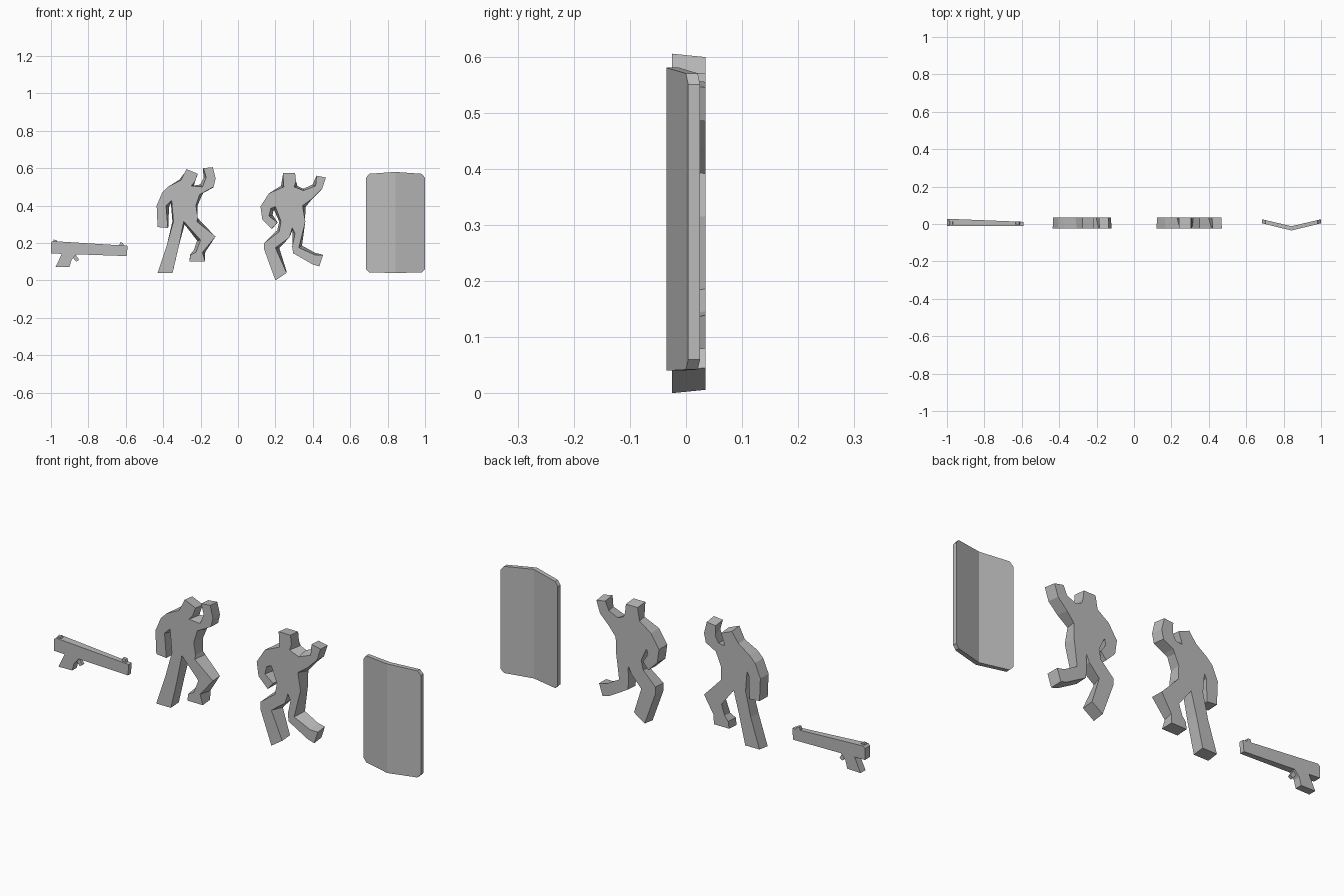
import bpy
import bmesh
from mathutils import Vector

default_cube = bpy.data.objects.get("Cube")
if default_cube:
    bpy.data.objects.remove(default_cube, do_unlink=True)

grey = bpy.data.materials.new("plain grey")
grey.use_nodes = True
grey_colour = (0.5, 0.5, 0.5, 1)
grey.diffuse_color = grey_colour
grey.node_tree.nodes["Principled BSDF"].inputs["Base Color"].default_value = grey_colour


def finish(bm, name):
    """Turn a bmesh into a flat shaded object with consistent normals."""
    bmesh.ops.recalc_face_normals(bm, faces=bm.faces)
    mesh = bpy.data.meshes.new(name)
    bm.to_mesh(mesh)
    bm.free()
    mesh.materials.append(grey)
    part = bpy.data.objects.new(name, mesh)
    bpy.context.collection.objects.link(part)
    return part


def loft(name, front, back):
    """Join a front outline and a back outline of equal length into a solid."""
    bm = bmesh.new()
    front_verts = [bm.verts.new(point) for point in front]
    back_verts = [bm.verts.new(point) for point in back]
    bm.faces.new(front_verts)
    bm.faces.new(reversed(back_verts))
    for i in range(len(front_verts)):
        bm.faces.new((front_verts[i - 1], front_verts[i], back_verts[i], back_verts[i - 1]))
    return finish(bm, name)


def slab(name, outline, front_y, back_y):
    """Extrude an outline given in hundredths; depths may be functions of x."""
    points = [(x / 100, z / 100) for x, z in outline]
    return loft(name,
                [(x, front_y(x), z) for x, z in points],
                [(x, back_y(x), z) for x, z in points])


def drafted_back(outline, centre):
    """Shrink the outline slightly and fill in its inner corners, like a cast part."""
    points = [Vector(point) for point in outline]
    result = []
    for i, point in enumerate(points):
        before = (point - points[i - 1]).normalized()
        after = (points[(i + 1) % len(points)] - point).normalized()
        turn = before.x * after.y - before.y * after.x
        along = before + after
        outward = Vector((-along.y, along.x)).normalized()
        push = outward * max(turn, 0) * 2
        result.append(centre + (point - centre) * 0.98 + push)
    return result


def figure(name, outline, centre):
    """Thick cut-out person with a drafted back."""
    back = drafted_back(outline, Vector(centre))
    loft(name,
         [(x / 100, -0.025, z / 100) for x, z in outline],
         [(x / 100, 0.035, z / 100) for x, z in back])


# Standing figure: head, raised arm, bent leg, straight leg, hanging arm
figure("standing_figure", [
    (-27.5, 59.5), (-21.5, 57), (-23, 53), (-25, 50.5),
    (-19, 50), (-17, 55), (-18.5, 60), (-13.5, 60.5), (-12, 54.5), (-13, 50), (-18.5, 47), (-20.5, 46),
    (-22.5, 40), (-21.5, 33.5), (-22, 31.5),
    (-12, 23.5), (-19, 15), (-17.5, 10), (-26, 10), (-25.5, 13.5), (-22.5, 15), (-20, 21.5), (-29, 31.5),
    (-31.5, 19), (-35, 4), (-43, 4), (-38, 19), (-34.5, 31.5),
    (-35.5, 43), (-38.5, 40), (-37.5, 28), (-43, 28.5), (-43.5, 40), (-40.5, 47), (-37.5, 50), (-30.5, 53.5),
], (-28, 30))

# Running figure: head, raised arm, kicked back leg, front leg, curled arm
figure("running_figure", [
    (24, 57.5), (30.5, 57.5), (31, 53), (30, 50),
    (35, 48), (41.5, 50.5), (42, 56), (47, 55), (45, 49), (40, 44), (34.5, 40),
    (36, 31.5), (32.5, 17.5), (41.5, 13.5), (45.5, 13.5), (43.5, 7.5), (40, 8.5), (29.5, 14.5),
    (29, 18), (30.5, 25), (29, 28), (27.5, 23),
    (20, 17.5), (26, 4), (20, 0), (14, 16.5), (14, 20), (22, 26), (23, 31.5),
    (20, 39.5), (17.5, 38.5), (16.5, 34.5), (21, 31), (18, 27.5), (13, 32.5), (12, 39.5), (16.5, 46.5), (24.5, 50),
], (29, 30))


# Pistol: the body narrows towards the muzzle
def pistol_front(x):
    return -0.012


def pistol_back(x):
    return 0.028 - (x + 1) * 0.04


def sight_front(x):
    return -0.003


def sight_back(x):
    return 0.013


slab("pistol_body", [(-100, 20), (-99, 21), (-59, 18.5), (-59.5, 13), (-100, 14.4)], pistol_front, pistol_back)
slab("pistol_grip", [(-94, 14.6), (-86, 14.4), (-89, 11), (-90, 7.3), (-97.5, 7.2)], pistol_front, pistol_back)
slab("trigger", [(-89, 13), (-87, 14), (-85, 11), (-86.5, 10)], sight_front, sight_back)
slab("rear_sight", [(-99, 20.5), (-98.5, 21.8), (-97, 21.5), (-96.5, 20.5)], sight_front, sight_back)
slab("front_sight", [(-63.5, 18.5), (-63, 20.3), (-61.5, 20), (-61, 18.5)], sight_front, sight_back)

# Shield: one half with clipped corners, mirrored about its central ridge
bm = bmesh.new()
half = [(0, 0.58), (0.14, 0.57), (0.157, 0.55), (0.157, 0.06), (0.14, 0.042), (0, 0.04)]
layers = []
for ridge_y, edge_y in ((-0.035, 0.004), (-0.012, 0.025)):
    slope = (edge_y - ridge_y) / 0.157
    layers.append([bm.verts.new((x, ridge_y + slope * x, z)) for x, z in half])
    bm.faces.new(layers[-1])
for i in range(len(half) - 1):
    bm.faces.new((layers[0][i], layers[0][i + 1], layers[1][i + 1], layers[1][i]))
shield = finish(bm, "shield")
shield.location.x = 0.842
mirror = shield.modifiers.new("Mirror", 'MIRROR')
mirror.use_clip = True
